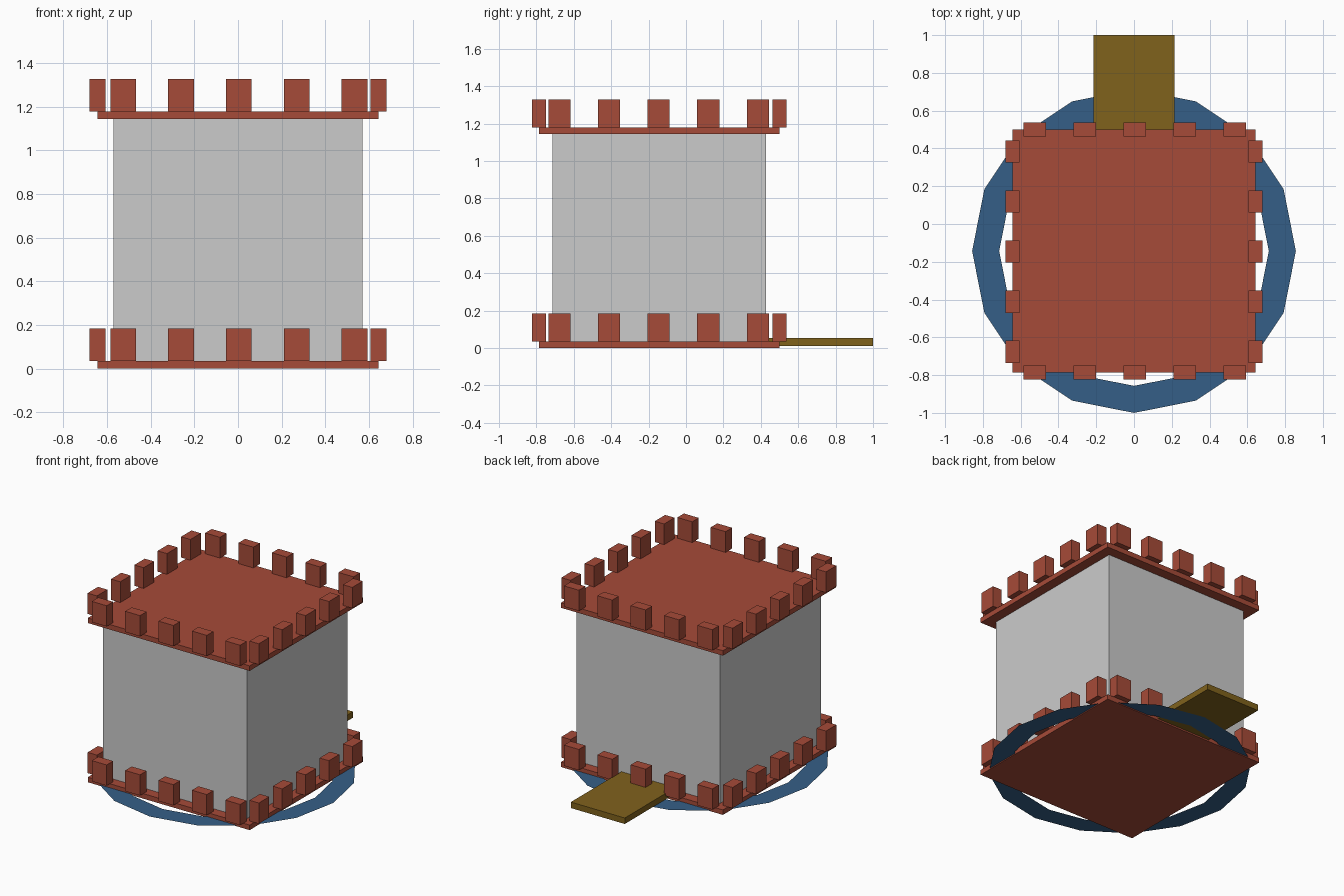
import bpy, bmesh, math
from mathutils import Matrix, Vector

if "Cube" in bpy.data.objects:
    bpy.data.objects.remove(bpy.data.objects["Cube"])

CY = -0.143          # tower centre in y


def material(name, rgb):
    m = bpy.data.materials.new(name)
    m.diffuse_color = (*rgb, 1)
    m.use_nodes = True
    m.node_tree.nodes["Principled BSDF"].inputs["Base Color"].default_value = m.diffuse_color
    return m


RED = material("red_brick", (0.38, 0.07, 0.04))
BLUE = material("water_blue", (0.036, 0.114, 0.242))
WOOD = material("wood", (0.216, 0.122, 0.012))


def add_object(name, bm, mat=None):
    me = bpy.data.meshes.new(name)
    bm.to_mesh(me)
    bm.free()
    ob = bpy.data.objects.new(name, me)
    bpy.context.collection.objects.link(ob)
    if mat:
        me.materials.append(mat)
    return ob


def add_box(bm, lo, hi):
    lo, hi = Vector(lo), Vector(hi)
    size = hi - lo
    bmesh.ops.create_cube(bm, size=1, matrix=Matrix.Translation((lo + hi) / 2)
                          @ Matrix.Diagonal((*size, 1)))


def box(name, lo, hi, mat=None):
    bm = bmesh.new()
    add_box(bm, lo, hi)
    return add_object(name, bm, mat)


def battlement(level, z):
    # flat slab
    h, t = 0.643, 0.036
    box(level + "_slab", (-h, CY - h, z), (h, CY + h, z + t), RED)
    # five merlons along each edge, straddling the slab rim
    bm = bmesh.new()
    w, d, z0, z1 = 0.059, 0.037, z + t, z + t + 0.149
    for i in range(-2, 3):
        x = 0.004 + i * 0.265
        y = -0.146 + i * 0.265
        for s in (-1, 1):
            ey, ex = CY + s * h, s * h
            add_box(bm, (x - w, ey - d, z0), (x + w, ey + d, z1))
            add_box(bm, (ex - d, y - w, z0), (ex + d, y + w, z1))
    add_object(level + "_merlons", bm, RED)


# Tower body
box("tower_body", (-0.571, CY - 0.571, 0.001), (0.571, CY + 0.571, 1.143))

# Battlements at the foot and the top
battlement("lower", 0.0)
battlement("upper", 1.143)

# Moat: flat sixteen-sided ring
bm = bmesh.new()
N = 16
rings = [[bm.verts.new((r * math.cos(2 * math.pi * i / N),
                        CY + r * math.sin(2 * math.pi * i / N), 0.007))
          for i in range(N)] for r in (0.714, 0.857)]
for i in range(N):
    j = (i + 1) % N
    bm.faces.new((rings[0][i], rings[1][i], rings[1][j], rings[0][j]))
add_object("moat", bm, BLUE)

# Drawbridge across the moat
box("drawbridge", (-0.214, 0.428, 0.011), (0.214, 1.0, 0.054), WOOD)
